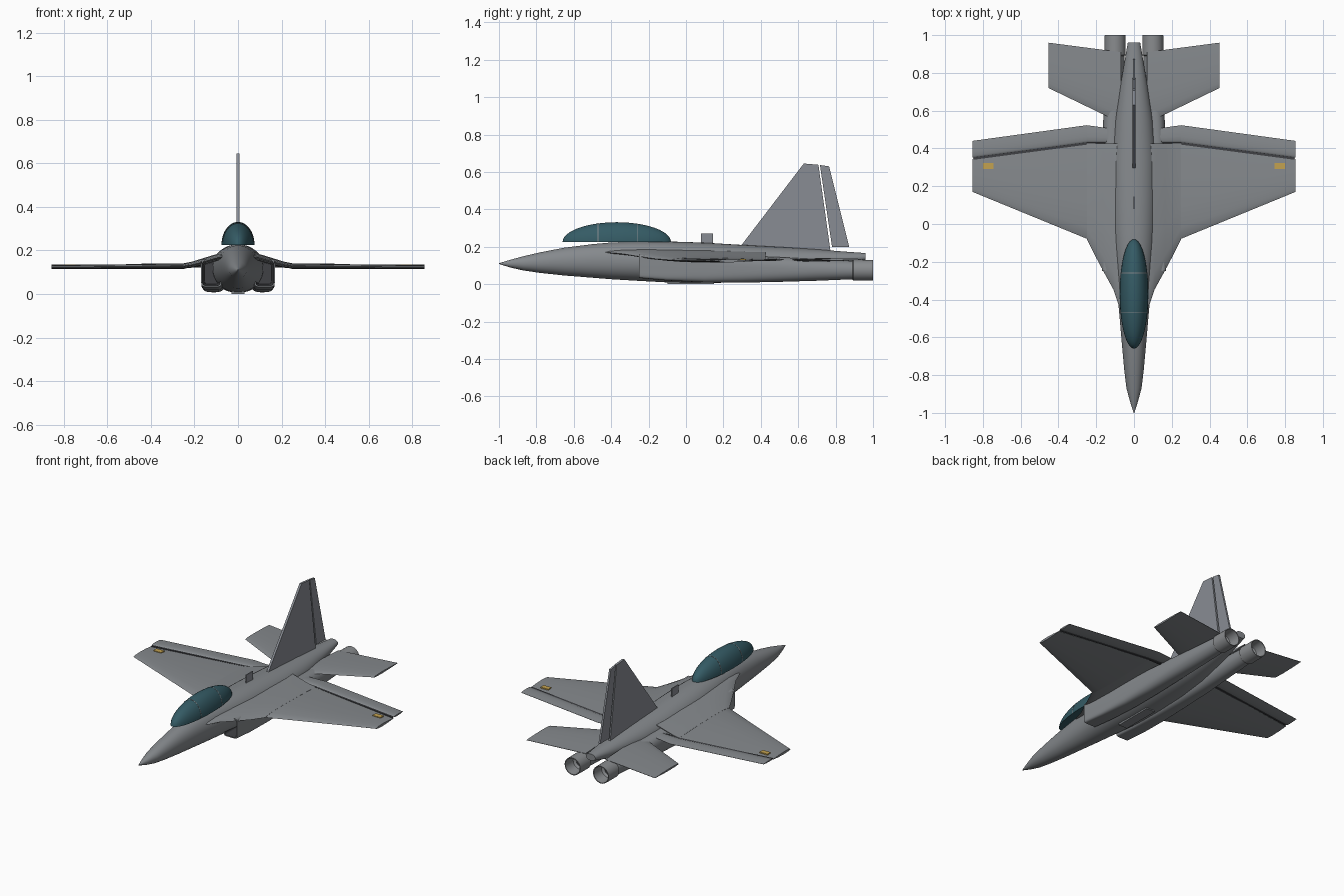
import bpy, bmesh, math
from mathutils import Vector, Matrix

if "Cube" in bpy.data.objects:
    bpy.data.objects.remove(bpy.data.objects["Cube"])


def material(name, rgb):
    m = bpy.data.materials.new(name)
    m.diffuse_color = (*rgb, 1)
    m.use_nodes = True
    m.node_tree.nodes["Principled BSDF"].inputs["Base Color"].default_value = m.diffuse_color
    return m


GREY = material("airframe grey", (0.235, 0.25, 0.265))
FIN = material("tail grey", (0.25, 0.265, 0.295))
METAL = material("nozzle metal", (0.25, 0.26, 0.27))
DARK = material("dark cavity", (0.05, 0.052, 0.058))
GLASS = material("canopy teal", (0.035, 0.105, 0.13))
GOLD = material("formation light yellow", (0.55, 0.36, 0.08))


def finish(name, bm, mats, angle=35):
    bmesh.ops.recalc_face_normals(bm, faces=bm.faces)
    me = bpy.data.meshes.new(name)
    bm.to_mesh(me)
    bm.free()
    ob = bpy.data.objects.new(name, me)
    bpy.context.collection.objects.link(ob)
    for m in mats:
        me.materials.append(m)
    bpy.ops.object.select_all(action='DESELECT')
    ob.select_set(True)
    bpy.context.view_layer.objects.active = ob
    bpy.ops.object.shade_smooth_by_angle(angle=math.radians(angle))
    return ob


def loft(name, rings, mats, dark_spans=(), angle=35):
    """Skin a list of equal-length point rings, capping both ends."""
    bm = bmesh.new()
    vs = [[bm.verts.new(p) for p in r] for r in rings]
    n = len(rings[0])
    for k, (a, b) in enumerate(zip(vs, vs[1:])):
        for i in range(n):
            f = bm.faces.new((a[i], a[(i + 1) % n], b[(i + 1) % n], b[i]))
            f.material_index = 1 if k in dark_spans else 0
    first, last = bm.faces.new(vs[0]), bm.faces.new(vs[-1])
    first.material_index = 1 if 0 in dark_spans else 0
    last.material_index = 1 if len(rings) - 2 in dark_spans else 0
    return finish(name, bm, mats, angle)


def section(y, cx, cz, hw, hh, e=2.0, n=40):
    """Superellipse cross-section: e=2 is round, larger is boxier."""
    pts = []
    for i in range(n):
        a = 2 * math.pi * (i + .5) / n
        c, s = math.cos(a), math.sin(a)
        pts.append((cx + hw * math.copysign(abs(c) ** (2 / e), c), y,
                    cz + hh * math.copysign(abs(s) ** (2 / e), s)))
    return pts


FOIL = [(0, 0), (.03, .4), (.12, .8), (.35, 1), (.7, .7), (1, .12),
        (1, -.12), (.7, -.7), (.35, -1), (.12, -.8), (.03, -.4)]


def surface(name, stations, side, mat):
    """Wing-like part; stations are (x, leading y, trailing y, z, half thickness)."""
    rings = [[(side * x, y0 + (y1 - y0) * t, z + h * th) for t, h in FOIL]
             for x, y0, y1, z, th in stations]
    return loft(name, rings, [mat], angle=30)


def plate(name, outline, axis, lo, hi, mat):
    """Extrude a flat outline along x (axis 0) or z (axis 2)."""
    put = (lambda p, d: (d, *p)) if axis == 0 else (lambda p, d: (*p, d))
    return loft(name, [[put(p, lo) for p in outline], [put(p, hi) for p in outline]], [mat], angle=20)


# Fuselage: (y, half width, bottom z, top z)
body = [(-1, .002, .108, .112), (-.94, .021, .089, .13), (-.87, .04, .073, .149),
        (-.78, .051, .06, .17), (-.65, .063, .046, .195), (-.5, .076, .034, .214),
        (-.4, .085, .026, .223), (-.25, .1, .017, .228), (-.1, .115, .009, .228),
        (0, .12, .006, .226), (.15, .122, .006, .219), (.35, .119, .012, .207),
        (.55, .102, .03, .196), (.7, .078, .06, .186), (.85, .052, .095, .174),
        (.96, .033, .125, .166)]
loft("fuselage", [section(y, 0, (b + t) / 2, w, (t - b) / 2, 2.1) for y, w, b, t in body], [GREY])
plate("belly_panel", [(-.03, -.1), (.03, -.1), (.03, .15), (-.03, .15)], 2, 0, .012, GREY)

# Canopy: flat-bottomed half ellipsoid with two thin frame hoops
bm = bmesh.new()
bmesh.ops.create_uvsphere(bm, u_segments=40, v_segments=24, radius=1,
                          matrix=Matrix.Translation((0, -.37, .225)) @ Matrix.Diagonal((.076, .29, .106, 1)))
cut = bmesh.ops.bisect_plane(bm, geom=bm.verts[:] + bm.edges[:] + bm.faces[:], plane_co=(0, 0, .2251),
                             plane_no=(0, 0, 1), clear_inner=True)
bmesh.ops.contextual_create(bm, geom=[e for e in cut["geom_cut"] if isinstance(e, bmesh.types.BMEdge)])
finish("canopy", bm, [GLASS])
for label, y in (("front", -.47), ("rear", -.26)):
    k = math.sqrt(1 - ((y + .37) / .29) ** 2)
    arcs = [[(.076 * k * g * math.cos(math.pi * i / 24), .225 + .106 * k * g * math.sin(math.pi * i / 24))
             for i in range(25)] for g in (1.012, .97)]
    outline = arcs[0] + arcs[1][::-1]
    loft(label + "_canopy_frame", [[(x, y + d, z) for x, z in outline] for d in (-.002, .002)], [GREY])

# Tail fin, rudder and spine antenna
plate("tail_fin", [(.29, .2), (.63, .645), (.708, .638), (.772, .18), (.4, .18)], 0, -.007, .007, FIN)
plate("rudder", [(.716, .637), (.765, .63), (.873, .198), (.781, .198)], 0, -.006, .006, FIN)
plate("antenna", [(.08, .215), (.08, .272), (.145, .272), (.145, .212)], 0, -.003, .003, FIN)

for side, label in ((1, "left"), (-1, "right")):
    # Nacelle: ring list starts inside the intake, wraps the lip, then runs aft
    nac = [(-.08, .122, .095, .032, .05, 6), (-.25, .122, .097, .041, .058, 8),
           (-.25, .122, .097, .047, .064, 8), (-.1, .119, .09, .05, .071, 6),
           (.1, .114, .083, .054, .074, 4), (.3, .111, .08, .056, .072, 3),
           (.5, .109, .078, .056, .066, 2.5), (.7, .104, .076, .053, .058, 2.1),
           (.89, .1, .075, .049, .049, 2)]
    loft(label + "_engine_nacelle",
         [section(y, side * cx, cz, w, h, e) for y, cx, cz, w, h, e in nac], [GREY, DARK], (0,))
    # Hollow exhaust nozzle
    noz = [(.84, .046), (.89, .05), (.895, .056), (1, .055), (1, .05), (.93, .044), (.92, .03), (.88, .026)]
    loft(label + "_nozzle", [section(y, side * .1, .075, r, r) for y, r in noz], [METAL, DARK], (6,))
    # Blended root extension and main wing
    surface(label + "_wing_root", [(.04, -.45, .425, .172, .016), (.083, -.425, .425, .17, .016),
                                   (.11, -.345, .425, .163, .017), (.165, -.245, .425, .147, .016),
                                   (.21, -.16, .425, .135, .014), (.25, -.08, .425, .129, .012)], side, GREY)
    surface(label + "_wing", [(.245, -.08, .425, .128, .0125), (.855, .17, .345, .124, .008)], side, GREY)
    # Flap in two panels behind the wing, with a dark seam
    surface(label + "_flap", [(.25, .432, .523, .13, .006), (.855, .352, .44, .13, .005)], side, GREY)
    surface(label + "_inner_flap", [(.12, .432, .505, .135, .006), (.25, .432, .523, .13, .006)], side, GREY)
    plate(label + "_flap_seam", [(side * x, y) for x, y in
                                 ((.12, .42), (.25, .42), (.85, .34), (.85, .354), (.25, .434), (.12, .434))],
          2, .125, .1305, DARK)
    # Horizontal stabiliser
    surface(label + "_stabiliser", [(.07, .535, .91, .13, .011), (.453, .72, .96, .133, .006)], side, GREY)
    # Formation light plate near the wing tip
    plate(label + "_wing_light", [(side * x, y) for x, y in ((.745, .29), (.8, .29), (.8, .322), (.745, .322))],
          2, .127, .135, GOLD)
